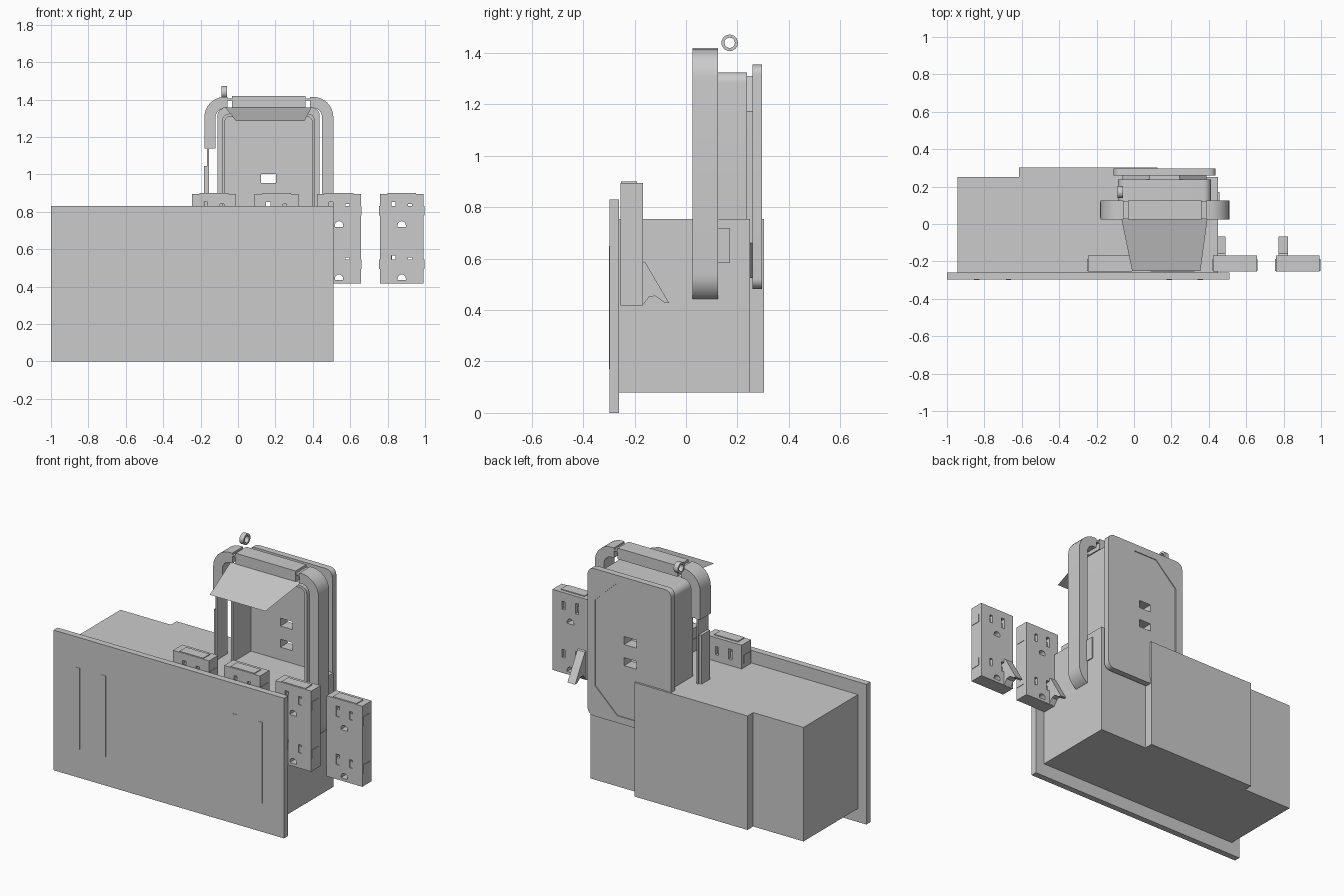
import bpy, bmesh
from math import cos, sin, radians, pi

if "Cube" in bpy.data.objects:
    bpy.data.objects.remove(bpy.data.objects["Cube"])


def prism(name, pts, a, b, axis='y'):
    """Extrude a 2D outline: (x, z) along y, or (y, z) along x."""
    bm = bmesh.new()
    place = (lambda p, d: (p[0], d, p[1])) if axis == 'y' else (lambda p, d: (d, p[0], p[1]))
    lo = [bm.verts.new(place(p, a)) for p in pts]
    hi = [bm.verts.new(place(p, b)) for p in pts]
    bm.faces.new(lo)
    bm.faces.new(hi[::-1])
    n = len(pts)
    for i in range(n):
        j = (i + 1) % n
        bm.faces.new((lo[j], lo[i], hi[i], hi[j]))
    bmesh.ops.recalc_face_normals(bm, faces=bm.faces)
    me = bpy.data.meshes.new(name)
    bm.to_mesh(me)
    bm.free()
    ob = bpy.data.objects.new(name, me)
    bpy.context.collection.objects.link(ob)
    return ob


def rect(x0, x1, z0, z1):
    return [(x0, z0), (x1, z0), (x1, z1), (x0, z1)]


def box(name, x0, x1, y0, y1, z0, z1):
    return prism(name, rect(x0, x1, z0, z1), y0, y1)


def arc(cx, cz, r, a0, a1, n=8):
    return [(cx + r * cos(radians(a0 + (a1 - a0) * i / n)),
             cz + r * sin(radians(a0 + (a1 - a0) * i / n))) for i in range(n + 1)]


def round_rect(x0, x1, z0, z1, r):
    return (arc(x1 - r, z1 - r, r, 0, 90) + arc(x0 + r, z1 - r, r, 90, 180)
            + arc(x0 + r, z0 + r, r, 180, 270) + arc(x1 - r, z0 + r, r, 270, 360))


def cut(ob, cutters):
    for c in cutters:
        m = ob.modifiers.new('cut', 'BOOLEAN')
        m.operation, m.solver, m.object = 'DIFFERENCE', 'EXACT', c
        bpy.context.view_layer.objects.active = ob
        bpy.ops.object.modifier_apply(modifier=m.name)
        bpy.data.objects.remove(c)


def band(name, arcs, start, end, r, t, y0, y1):
    """Flat strap of thickness t bent around arcs; start/end are (outer, inner) points."""
    outer, inner = [start[0]], [start[1]]
    for cx, cz, a0, a1 in arcs:
        outer += arc(cx, cz, r, a0, a1)
        inner += arc(cx, cz, r - t, a0, a1)
    return prism(name, outer + [end[0]] + (inner + [end[1]])[::-1], y0, y1)


# front plate with thin raised strips, and the housing behind it
box('front_plate', -1, 0.51, -0.298, -0.26, 0, 0.83)
for i, x in enumerate((-0.855, -0.685, 0.175, 0.34)):
    box(f'plate_strip_{i}', x, x + 0.028, -0.30, -0.29, 0.17, 0.65)
prism('housing', rect(-0.945, 0.45, 0.08, 0.755), -0.26, 0.25)
box('housing_back_bulge', -0.615, 0.125, 0.24, 0.303, 0.08, 0.755)

# power outlets with slots, ground holes, side nubs and a rear clip
for i in range(4):
    x = -0.247 + 0.335 * i
    outlet = box(f'outlet_{i}', x, x + 0.235, -0.255, -0.168, 0.418, 0.895)
    holes = []
    for z in (0.0, -0.285):
        holes.append(box('cutter', x + 0.063, x + 0.085, -0.4, 0, z + 0.79, z + 0.852))
        holes.append(box('cutter', x + 0.152, x + 0.172, -0.4, 0, z + 0.794, z + 0.842))
        holes.append(prism('cutter', arc(x + 0.117, z + 0.728, 0.022, 0, 180)
                           + [(x + 0.095, z + 0.72), (x + 0.139, z + 0.72)], -0.4, 0))
        box(f'outlet_nub_{i}', x - 0.003, x + 0.238, -0.25, -0.187, z + 0.78, z + 0.83)
    cut(outlet, holes)
    box(f'outlet_cap_{i}', x + 0.04, x + 0.195, -0.253, -0.19, 0.88, 0.9)
    prism(f'outlet_clip_{i}', [(-0.17, 0.59), (-0.158, 0.585), (-0.066, 0.428), (-0.085, 0.43),
                               (-0.12, 0.455), (-0.145, 0.45), (-0.17, 0.416)],
          x + 0.015, x + 0.065, 'x')

# open-fronted device body, octagonal spacer and rounded back plate
def usb():
    return [box('cutter', 0.122, 0.202, 0, 0.5, z, z + 0.047) for z in (0.955, 0.83)]


def octagon(g):
    half = [(0.08, 0.393), (0.225, 0.255), (0.225, -0.255), (0.08, -0.393)]
    pts = half + [(-a, b) for a, b in half[::-1]]
    return [(0.163 + a * g, 0.917 + b * g) for a, b in pts]


body = prism('device_body', round_rect(-0.085, 0.412, 0.51, 1.325, 0.04), 0.055, 0.238)
cut(body, [prism('cutter', round_rect(-0.07, 0.397, 0.525, 1.31, 0.03), 0, 0.222)] + usb())
spacer = prism('device_spacer', octagon(1.0), 0.236, 0.262)
cut(spacer, usb())
plate = prism('device_back_plate', round_rect(-0.11, 0.437, 0.482, 1.355, 0.04), 0.258, 0.296)
cut(plate, [prism('cutter', octagon(1.0), 0.291, 0.4)] + usb())

# carrying handle: thin inner strap, thick covers and top bar
Y0, Y1 = 0.025, 0.125
band('handle_strap', [(-0.07, 0.54, 270, 180), (-0.07, 1.31, 180, 90),
                      (0.40, 1.31, 90, 0), (0.40, 0.54, 0, -90)],
     ((0.16, 0.445), (0.16, 0.455)), ((0.165, 0.445), (0.165, 0.455)), 0.095, 0.01, Y0 + 0.002, Y1 - 0.002)
band('handle_cover_left', [(-0.07, 1.305, 180, 90)],
     ((-0.18, 1.14), (-0.12, 1.14)), ((-0.055, 1.415), (-0.055, 1.355)), 0.11, 0.06, Y0, Y1)
band('handle_cover_right', [(0.40, 1.305, 90, 0), (0.40, 0.54, 0, -90)],
     ((0.385, 1.415), (0.385, 1.355)), ((0.36, 0.43), (0.36, 0.49)), 0.11, 0.06, Y0, Y1)
box('handle_top_bar', -0.033, 0.36, Y0, Y1, 1.355, 1.42)
box('handle_left_catch', -0.182, -0.165, Y0 + 0.01, Y1 - 0.01, 0.60, 1.045)
box('housing_side_catch', 0.43, 0.456, 0.12, 0.172, 0.583, 0.72)

# paper-thin sun flap sloping forward from the handle
flap = bpy.data.meshes.new('sun_flap')
flap.from_pydata([(-0.068, 0.03, 1.358), (0.393, 0.03, 1.358), (0.355, -0.25, 1.285), (-0.01, -0.25, 1.285)],
                 [], [(0, 3, 2, 1)])
bpy.context.collection.objects.link(bpy.data.objects.new('sun_flap', flap))

# small ring floating above the handle
ring = prism('small_ring', arc(0.17, 1.44, 0.032, 0, 345, 23), -0.088, -0.06, 'x')
cut(ring, [prism('cutter', arc(0.17, 1.44, 0.02, 0, 345, 23), -0.2, 0.1, 'x')])

# smooth the rounded parts, keeping hard edges
bpy.ops.object.select_all(action='SELECT')
bpy.ops.object.shade_smooth_by_angle(angle=radians(30))
